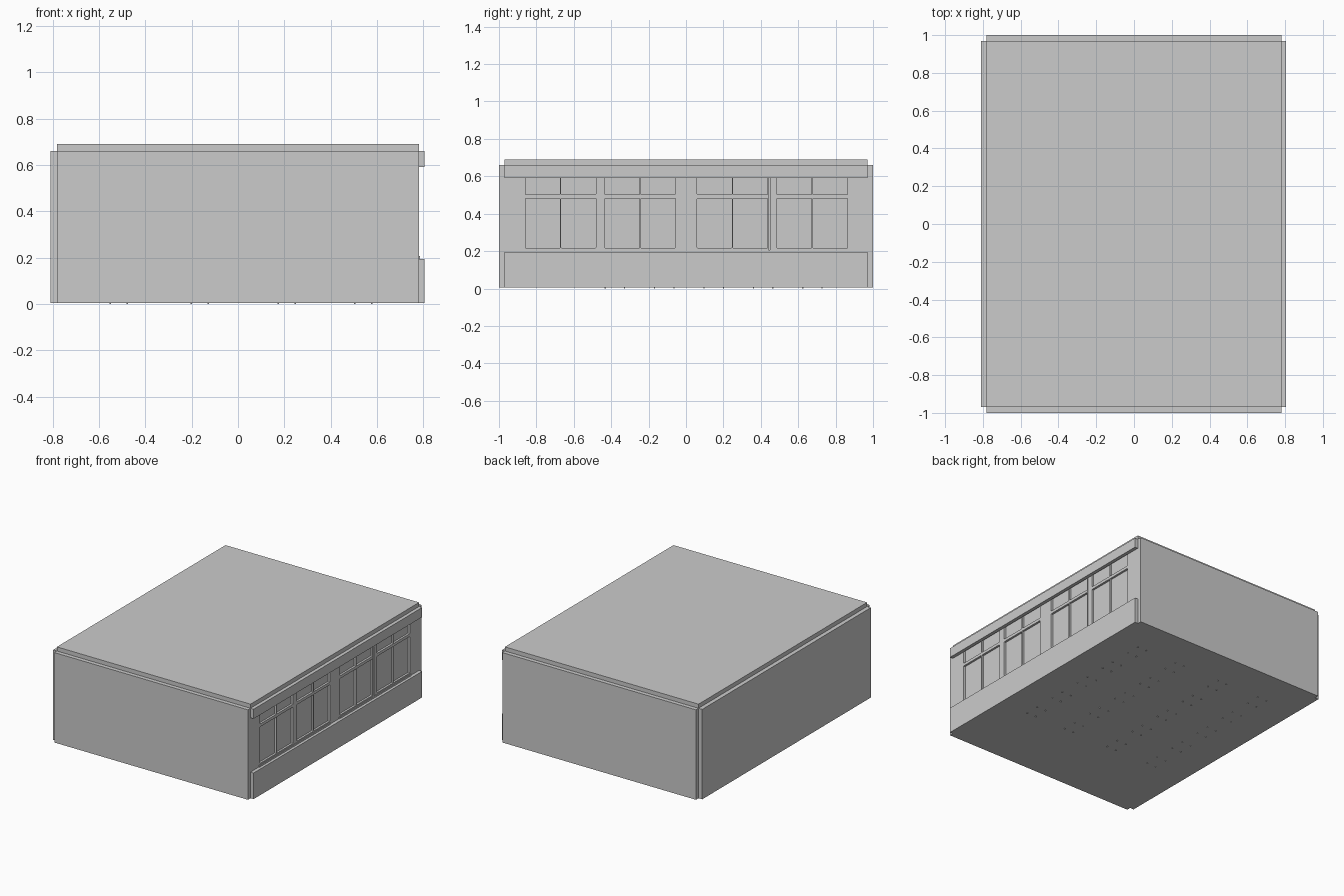
import bpy, bmesh
from mathutils import Vector

if "Cube" in bpy.data.objects:
    bpy.data.objects.remove(bpy.data.objects["Cube"])


def add_box(bm, x0, x1, y0, y1, z0, z1, round_x=0):
    """Add a box by its limits; round_x rounds the edges that run along x."""
    verts = bmesh.ops.create_cube(bm, size=1)["verts"]
    size = Vector((x1 - x0, y1 - y0, z1 - z0))
    mid = Vector((x0 + x1, y0 + y1, z0 + z1)) / 2
    for v in verts:
        v.co = Vector(a * b for a, b in zip(v.co, size)) + mid
    if round_x:
        edges = {e for v in verts for e in v.link_edges
                 if abs(e.verts[0].co.x - e.verts[1].co.x) > 1e-6}
        bmesh.ops.bevel(bm, geom=list(edges), offset=round_x, segments=2,
                        profile=0.5, affect='EDGES')


def boxes(name, limits, round_x=0):
    bm = bmesh.new()
    for b in limits:
        add_box(bm, *b, round_x=round_x)
    mesh = bpy.data.meshes.new(name)
    bm.to_mesh(mesh)
    bm.free()
    ob = bpy.data.objects.new(name, mesh)
    bpy.context.collection.objects.link(ob)
    return ob


# Shell: inner room half-sizes, wall thickness, floor underside and wall top
X, Y, T, B, H = 0.78, 0.97, 0.03, 0.005, 0.66
boxes("floor", [(-X, X, -Y, Y, B, 0.03)])
boxes("roof", [(-X, X, -Y, Y, H, 0.69)])
boxes("front_wall", [(-X, X, -Y - T, -Y, B, H)])
boxes("back_wall", [(-X, X, Y, Y + T, B, H)])
boxes("left_wall", [(-X - T, -X, -Y, Y, B, H)])
boxes("lower_window_wall", [(X, 0.805, -Y, Y, B, 0.195)])
boxes("upper_window_wall", [(X, 0.805, -Y, Y, 0.59, H)])

# Window frame with rounded openings: two columns of two panes per window
WINDOWS = (-0.67, -0.245, 0.248, 0.675)
W = 0.185
holes = []
for yc in WINDOWS:
    for y0 in (yc - W - 0.003, yc + 0.003):
        holes.append((0.7, 0.85, y0, y0 + W, 0.217, 0.482))
        holes.append((0.7, 0.85, y0, y0 + W, 0.503, 0.62))
holes.append((0.765, 0.85, 0.442, 0.449, 0.205, 0.62))  # gap beside a sash

frame = boxes("window_frame", [(0.75, X, -Y, Y, 0.03, H)])
cutter = boxes("window_cutter", holes, round_x=0.003)
cutter.hide_render = True
mod = frame.modifiers.new("openings", 'BOOLEAN')
mod.object = cutter
mod.solver = 'EXACT'
bpy.context.view_layer.objects.active = frame
bpy.ops.object.modifier_apply(modifier=mod.name)
bpy.data.objects.remove(cutter)

# Glass and sills
boxes("window_glass", [(0.762, 0.765, yc - W - 0.005, yc + W + 0.005, 0.21, 0.63)
                       for yc in WINDOWS])
boxes("window_sills", [(X, 0.785, y0, y0 + 0.825, 0.195, 0.207)
                       for y0 in (-0.875, 0.05)])


# Furniture: chair feet come through the floor, desks stand in front of them
def legs(dx, dy, r, z0, z1):
    return [(sx * dx - r, sx * dx + r, sy * dy - r, sy * dy + r, z0, z1)
            for sx in (-1, 1) for sy in (-1, 1)]


def shift(limits, x, y):
    return [(a + x, b + x, c + y, d + y, e, f) for a, b, c, d, e, f in limits]


CHAIR = legs(0.037, 0.052, 0.003, 0, 0.11) + [
    (-0.042, 0.042, -0.055, 0.055, 0.11, 0.118),
    (-0.04, -0.034, 0.049, 0.055, 0.118, 0.2),
    (0.034, 0.04, 0.049, 0.055, 0.118, 0.2),
    (-0.042, 0.042, 0.046, 0.052, 0.155, 0.2)]
DESK = legs(0.06, 0.04, 0.004, 0.03, 0.17) + [
    (-0.07, 0.07, -0.05, 0.05, 0.17, 0.18),
    (-0.06, 0.06, -0.045, 0.04, 0.145, 0.149)]
chairs, desks = [], []
for x in (-0.515, -0.165, 0.21, 0.54):
    for row in range(5):
        y = -0.38 + 0.264 * row
        chairs += shift(CHAIR, x, y)
        desks += shift(DESK, x, y - 0.12)
boxes("chairs", chairs)
boxes("desks", desks)
